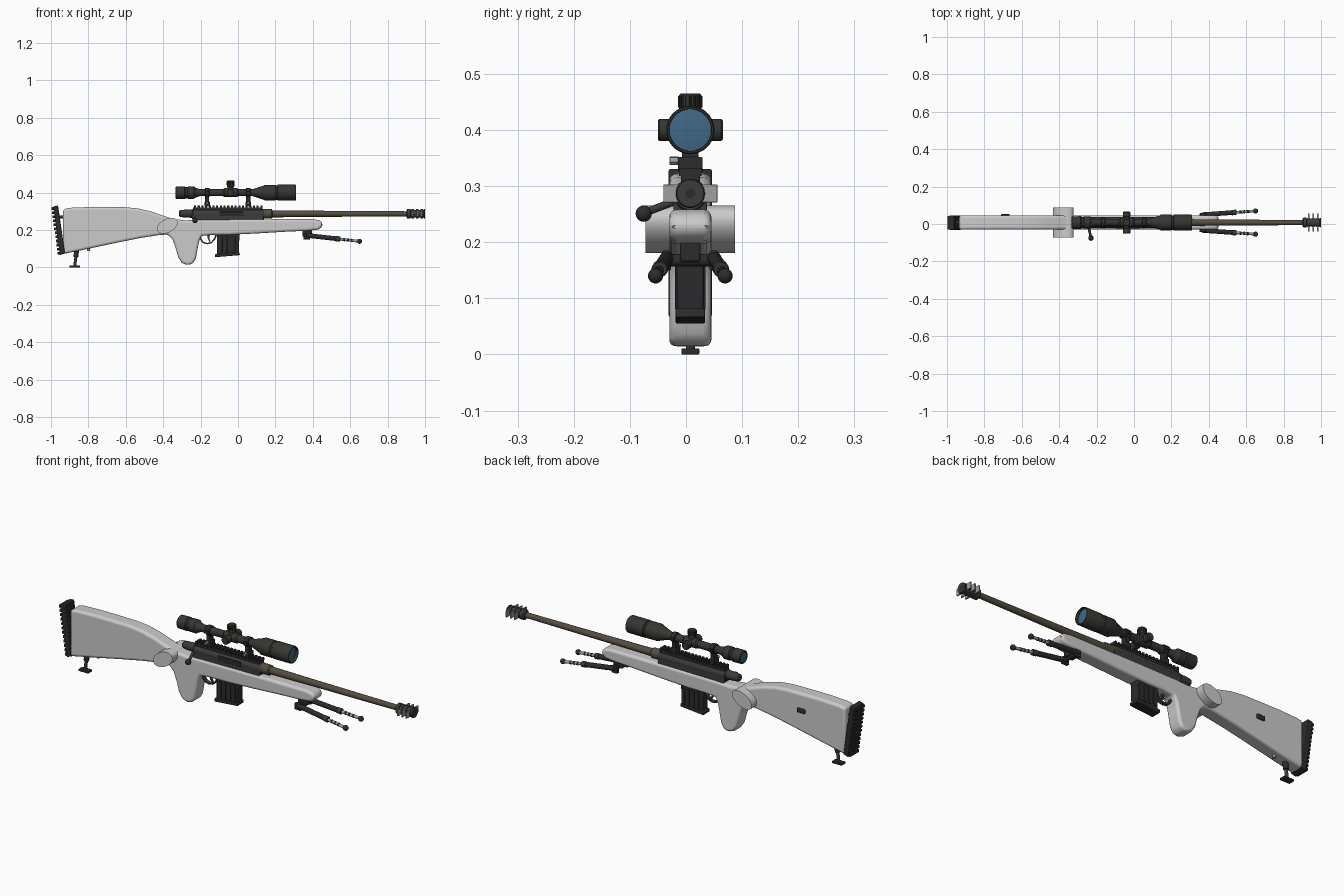
import bpy, bmesh, math
from mathutils import Vector

if "Cube" in bpy.data.objects:
    bpy.data.objects.remove(bpy.data.objects["Cube"])


def material(name, r, g, b):
    m = bpy.data.materials.new(name)
    m.diffuse_color = (r, g, b, 1)
    m.use_nodes = True
    m.node_tree.nodes["Principled BSDF"].inputs["Base Color"].default_value = m.diffuse_color
    return m


DARK = material("dark_polymer", .025, .025, .027)
METAL = material("gun_metal", .045, .045, .047)
SCOPE = material("scope_olive", .036, .038, .032)
BARREL = material("barrel_bronze", .09, .075, .05)
LENS = material("lens_blue", .05, .14, .24)
STEEL = material("steel", .35, .35, .36)


def finish(name, bm, mat, bevel=0, segs=2):
    bmesh.ops.recalc_face_normals(bm, faces=bm.faces)
    me = bpy.data.meshes.new(name)
    bm.to_mesh(me)
    bm.free()
    ob = bpy.data.objects.new(name, me)
    bpy.context.collection.objects.link(ob)
    if mat:
        me.materials.append(mat)
    if bevel:
        b = ob.modifiers.new("bevel", 'BEVEL')
        b.width, b.segments, b.angle_limit = bevel, segs, math.radians(40)
        b.use_clamp_overlap = False
    bpy.ops.object.select_all(action='DESELECT')
    bpy.context.view_layer.objects.active = ob
    ob.select_set(True)
    bpy.ops.object.shade_smooth_by_angle(angle=math.radians(35))
    return ob


def prism(name, pts, half, mat=None, bevel=0, segs=2, y=0):
    """Side profile (x, z) extruded across y."""
    bm = bmesh.new()
    f = bm.faces.new([bm.verts.new((x, y - half, z)) for x, z in pts])
    r = bmesh.ops.extrude_face_region(bm, geom=[f])
    vs = [v for v in r['geom'] if isinstance(v, bmesh.types.BMVert)]
    bmesh.ops.translate(bm, verts=vs, vec=(0, 2 * half, 0))
    return finish(name, bm, mat, bevel, segs)


def box(name, x0, x1, y0, y1, z0, z1, mat=None, bevel=0):
    return prism(name, [(x0, z0), (x1, z0), (x1, z1), (x0, z1)], (y1 - y0) / 2, mat, bevel, 2, (y0 + y1) / 2)


def lathe(name, start, direction, profile, mat=None, n=32):
    """Turned part: profile of (distance, radius) along a direction."""
    d = Vector(direction).normalized()
    u = d.orthogonal().normalized()
    w = d.cross(u)
    bm = bmesh.new()
    rings = []
    for t, r in profile:
        c = Vector(start) + d * t
        rings.append([bm.verts.new(c + r * (u * math.cos(2 * math.pi * i / n) + w * math.sin(2 * math.pi * i / n)))
                      for i in range(n)])
    for a, b in zip(rings, rings[1:]):
        for i in range(n):
            bm.faces.new((a[i], a[(i + 1) % n], b[(i + 1) % n], b[i]))
    bm.faces.new(rings[0])
    bm.faces.new(rings[-1])
    return finish(name, bm, mat)


def rod(name, p, q, r, mat=None, n=20):
    d = Vector(q) - Vector(p)
    return lathe(name, p, d, [(0, r * .85), (r * .15, r), (d.length - r * .15, r), (d.length, r * .85)], mat, n)


def ball(name, p, r, mat):
    bm = bmesh.new()
    bmesh.ops.create_uvsphere(bm, u_segments=20, v_segments=12, radius=r)
    bmesh.ops.translate(bm, verts=bm.verts, vec=p)
    return finish(name, bm, mat)


# Stock: butt, pistol grip and fore-end in one profile
stock = [(-.935, .312), (-.90, .319), (-.80, .323), (-.70, .323), (-.60, .322), (-.53, .315), (-.46, .298),
         (-.40, .277), (-.34, .258), (-.28, .252), (-.20, .255), (.0, .257), (.2, .258), (.40, .258),
         (.435, .252), (.452, .238), (.45, .217), (.43, .203), (.38, .197), (.25, .191), (.1, .182), (-.04, .175),
         (-.14, .174), (-.195, .17), (-.208, .14), (-.216, .10), (-.225, .05), (-.24, .022), (-.268, .012),
         (-.30, .024), (-.32, .055), (-.332, .10), (-.35, .15), (-.375, .176), (-.42, .174), (-.52, .158),
         (-.65, .132), (-.80, .10), (-.935, .072)]
prism("stock", stock, .0375, None, .013, 4)

# Thumb rest disc through the wrist
disc = []
for i in range(32):
    a = 2 * math.pi * i / 32
    e, f = .06 * math.cos(a), .036 * math.sin(a)
    disc.append((-.378 + e * .88 - f * .47, .223 + e * .47 + f * .88))
prism("thumb_disc", disc, .0795)

# Recoil pad with ribbed back, adjusting rods
prism("recoil_pad", [(-.988, .326), (-.962, .331), (-.925, .075), (-.952, .066)], .0385, DARK, .003)
for i in range(12):
    t = (i + .5) / 12
    x, z = -.988 + .036 * t, .326 - .26 * t
    box("pad_rib", x - .011, x + .005, -.036, .036, z - .007, z + .007, DARK, .002)
for z in (.15, .27):
    rod("pad_rod", (-.965, 0, z), (-.92, 0, z), .009, METAL)

# Rear monopod, sling stud and side button
rod("monopod_sleeve", (-.862, 0, .10), (-.867, 0, .055), .013, DARK)
rod("monopod_rod", (-.864, 0, .08), (-.873, 0, .008), .008, METAL)
box("monopod_foot", -.90, -.845, -.016, .016, 0, .011, DARK, .002)
rod("sling_stud", (-.80, 0, .105), (-.80, 0, .088), .008, STEEL)
box("side_button", -.71, -.665, .03, .047, .225, .247, DARK, .005)

# Receiver, rail and bolt
lathe("receiver", (-.245, 0, .284), (1, 0, 0), [(0, .025), (.005, .029), (.38, .029), (.385, .026)], METAL)
box("receiver_bed", -.24, .135, -.03, .03, .245, .285, METAL, .003)
box("ejection_port", -.10, .03, -.033, -.02, .275, .298, DARK, .002)
box("rail_base", -.24, .13, -.017, .017, .30, .322, DARK, .002)
for i in range(19):
    x = -.235 + i * .0197
    box("rail_tooth", x, x + .011, -.02, .02, .318, .332, DARK)
lathe("bolt_shroud", (-.315, 0, .288), (1, 0, 0), [(0, .012), (.006, .018), (.03, .021), (.08, .023)], METAL)
rod("bolt_handle", (-.245, -.015, .278), (-.23, -.08, .253), .007, METAL)
ball("bolt_knob", (-.23, -.083, .251), .0145, DARK)

# Barrel and muzzle brake
lathe("barrel", (.135, 0, .287), (1, 0, 0),
      [(0, .025), (.045, .025), (.05, .019), (.30, .0165), (.78, .0135)], BARREL)
lathe("muzzle_brake", (.90, 0, .287), (1, 0, 0),
      [(0, .018), (.006, .026), (.022, .026), (.024, .021), (.092, .021), (.095, .026), (.1, .024)], METAL)
lathe("muzzle_bore", (.998, 0, .287), (1, 0, 0), [(0, .009), (.0025, .009)], DARK, 20)
for x in (.931, .955, .979):
    box("brake_fin", x, x + .007, -.048, .048, .271, .303, STEEL, .001)
    lathe("brake_collar", (x - .003, 0, .287), (1, 0, 0), [(0, .025), (.012, .025)], METAL)

# Telescopic sight
lathe("scope_body", (-.335, 0, .40), (1, 0, 0),
      [(.008, .025), (0, .029), (.004, .033), (.05, .034), (.055, .03), (.065, .03), (.068, .033), (.1, .033),
       (.108, .026), (.13, .019), (.255, .019), (.262, .024), (.33, .024), (.337, .019), (.415, .019),
       (.47, .037), (.478, .042), (.535, .042), (.538, .039), (.545, .039), (.548, .043), (.64, .043),
       (.645, .041), (.645, .038), (.625, .037)], SCOPE, 40)
lathe("front_lens", (.288, 0, .40), (1, 0, 0), [(0, .0375), (.008, .0375), (.011, .02)], LENS)
lathe("rear_lens", (-.326, 0, .40), (-1, 0, 0), [(0, .026), (.006, .026)], LENS)
for nm, d in (("top_turret", (0, 0, 1)), ("left_turret", (0, 1, 0)), ("right_turret", (0, -1, 0))):
    k = .065 if nm == "top_turret" else .058
    lathe(nm, (-.04, 0, .40), d, [(0, .016), (.03, .016), (.032, .02), (k - .003, .02), (k, .017)], SCOPE)
for i in range(16):
    a = math.pi * i / 8
    x, y = -.04 + .02 * math.cos(a), .02 * math.sin(a)
    rod("turret_knurl", (x, y, .44), (x, y, .461), .0022, DARK, 6)

# Scope rings and mounts
for x in (-.165, .055):
    lathe("scope_ring", (x - .012, 0, .40), (1, 0, 0), [(0, .023), (.002, .025), (.022, .025), (.024, .023)], DARK)
    box("ring_post", x - .011, x + .011, -.015, .015, .34, .385, DARK, .002)
    box("ring_clamp", x - .014, x + .014, -.022, .022, .325, .352, DARK, .003)
    rod("clamp_nut", (x, -.02, .345), (x, -.037, .345), .008, STEEL, 6)
    for s in (-1, 1):
        box("ring_lug", x - .01, x + .01, s * .025 - .005, s * .025 + .005, .392, .408, DARK, .001)

# Magazine with side ribs and floor plate
prism("magazine", [(-.112, .18), (.008, .18), (.004, .07), (-.112, .06)], .0235, DARK, .004)
prism("magazine_floor", [(-.122, .072), (.008, .082), (.01, .066), (-.122, .055)], .0265, DARK, .003)
for s in (-1, 1):
    for x in (-.09, -.063, -.036, -.009):
        box("magazine_rib", x - .006, x + .006, s * .024 - .003, s * .024 + .003, .08, .165, DARK, .001)

# Trigger guard and trigger
guard = [(-.205, .178), (-.203, .15), (-.19, .131), (-.165, .124), (-.14, .13), (-.122, .15), (-.112, .175)]
inner = [(x + (-.16 - x) * .14, z + .007) for x, z in reversed(guard)]
prism("trigger_guard", guard + inner, .01, METAL, .001)
prism("trigger", [(-.165, .18), (-.15, .18), (-.153, .155), (-.146, .138), (-.152, .137), (-.162, .155)], .005, METAL)

# Folded bipod
box("bipod_mount", .345, .395, -.018, .018, .165, .2, DARK, .004)
rod("bipod_crossbar", (.372, -.045, .168), (.372, .045, .168), .011, DARK)
for s in (-1, 1):
    a, b = Vector((.365, s * .042, .172)), Vector((.65, s * .062, .14))
    box("bipod_hinge", .35, .385, s * .042 - .008, s * .042 + .008, .15, .185, DARK, .003)
    rod("bipod_leg", a, a.lerp(b, .62), .0125, DARK)
    rod("bipod_leg_collar", a.lerp(b, .55), a.lerp(b, .64), .0145, METAL)
    rod("bipod_extension", a.lerp(b, .6), b, .0075, STEEL)
    for t in (.70, .77, .84):
        rod("bipod_notch", a.lerp(b, t), a.lerp(b, t + .03), .009, METAL, 16)
    ball("bipod_foot", b, .0135, DARK)

# Centre the whole rifle across y
for ob in bpy.context.scene.objects:
    ob.location.y += .0077
